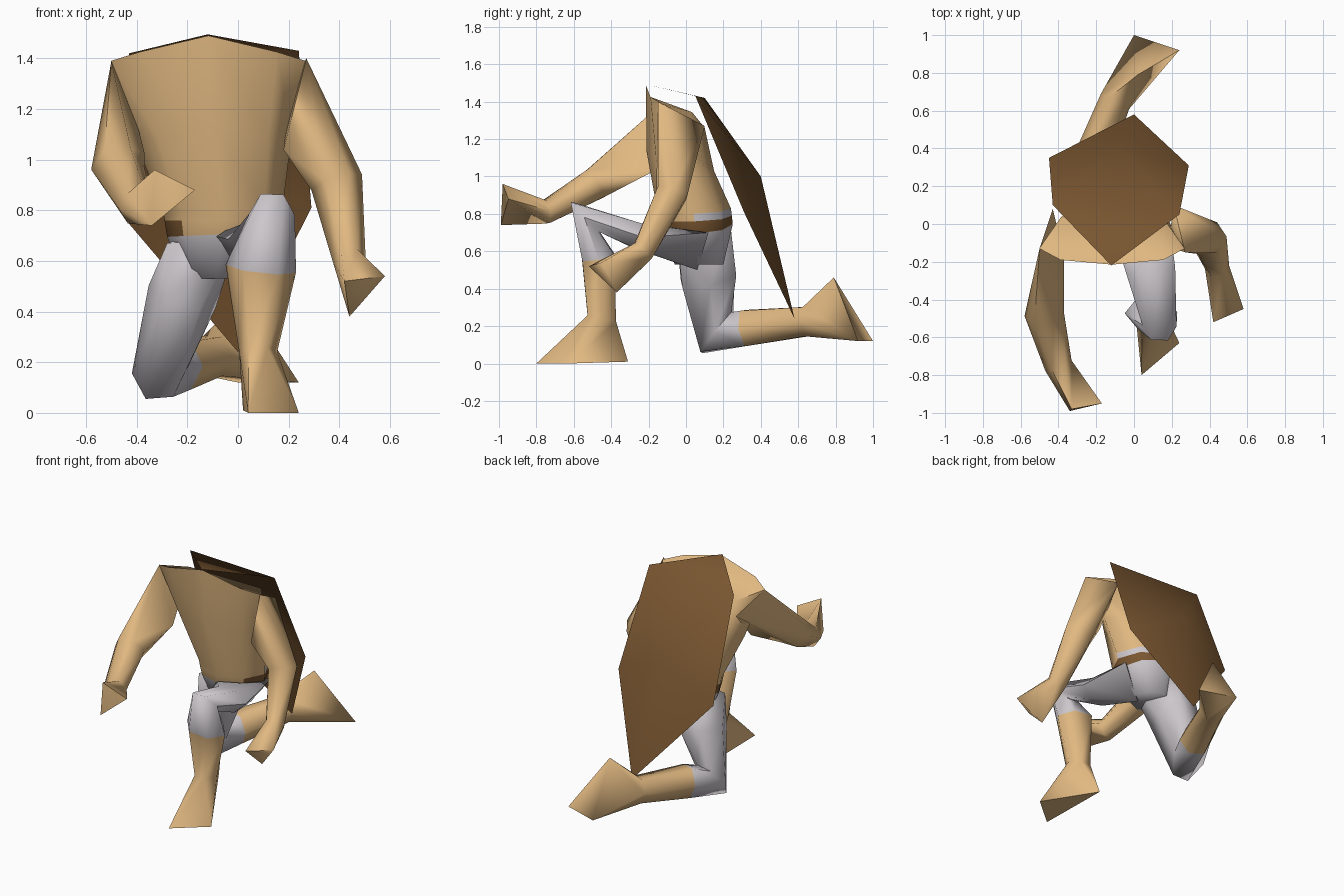
import bpy, bmesh, math
from mathutils import Vector

cube = bpy.data.objects.get("Cube")
if cube:
    bpy.data.objects.remove(cube, do_unlink=True)


def material(name, rgb):
    m = bpy.data.materials.new(name)
    m.use_nodes = True
    colour = (*rgb, 1)
    m.diffuse_color = colour
    m.node_tree.nodes["Principled BSDF"].inputs["Base Color"].default_value = colour
    return m


SKIN, CLOTH, BROWN = 0, 1, 2
PALETTE = [
    material("tan skin", (0.75, 0.48, 0.22)),
    material("pale grey cloth", (0.60, 0.57, 0.60)),
    material("dark brown shell", (0.19, 0.092, 0.03)),
]


def finish(name, bm, angle=75):
    bmesh.ops.remove_doubles(bm, verts=bm.verts, dist=0.0005)
    bmesh.ops.recalc_face_normals(bm, faces=bm.faces)
    mesh = bpy.data.meshes.new(name)
    bm.to_mesh(mesh)
    bm.free()
    obj = bpy.data.objects.new(name, mesh)
    bpy.context.collection.objects.link(obj)
    for m in PALETTE:
        mesh.materials.append(m)
    bpy.ops.object.select_all(action="DESELECT")
    obj.select_set(True)
    bpy.context.view_layer.objects.active = obj
    bpy.ops.object.shade_smooth_by_angle(angle=math.radians(angle))
    return obj


def loft(name, rings, colour_of):
    """Skin a stack of equal rings; colour_of(band, face centre) picks the colour."""
    bm = bmesh.new()
    loops = [[bm.verts.new(p) for p in ring] for ring in rings]
    n = len(rings[0])
    for band, (a, b) in enumerate(zip(loops, loops[1:])):
        for i in range(n):
            j = (i + 1) % n
            face = bm.faces.new((a[i], a[j], b[j], b[i]))
            face.material_index = colour_of(band, face.calc_center_median())
    for loop, band in ((loops[0], 0), (loops[-1], len(loops) - 2)):
        face = bm.faces.new(loop)
        face.material_index = colour_of(band, face.calc_center_median())
    return finish(name, bm)


def lined_up(corners, ring):
    """Repeat three corners so that they pair up best with a whole ring."""
    n = len(ring)
    doubled = [p for p in corners for _ in range(n // 3)]
    options = [order[s:] + order[:s] for order in (doubled, doubled[::-1])
               for s in range(n)]
    return min(options, key=lambda o: sum((p - q).length_squared
                                          for p, q in zip(o, ring)))


def limb(name, root, joints, tip, colours, sides=6):
    """Tube from a three-cornered root through (x, y, z, width, depth) to a tip."""
    root, tip = ([Vector(p) for p in end] for end in (root, tip))
    middle = [Vector(j[:3]) for j in joints]
    centres = [sum(root, Vector()) / 3, *middle, sum(tip, Vector()) / 3]
    rings = []
    for k, (*_, w, d) in enumerate(joints, 1):
        ahead = (centres[k + 1] - centres[k]).normalized()
        behind = (centres[k] - centres[k - 1]).normalized()
        t = (ahead + behind).normalized()
        across = Vector((1, 0, 0))
        across = (across - t * across.dot(t)).normalized()
        other = t.cross(across)
        turns = [math.tau * i / sides for i in range(sides)]
        rings.append([centres[k] + across * w * math.cos(a) + other * d * math.sin(a)
                      for a in turns])
    rings = [lined_up(root, rings[0]), *rings, lined_up(tip, rings[-1])]
    return loft(name, rings, lambda band, c: colours[band])


def slab_ring(x, y, z, rx, front, back, lift_front, lift_back, sides=8):
    """Level ring whose front and back have their own reach and lift."""
    ring = []
    for i in range(sides):
        a = math.tau * i / sides
        s = math.sin(a)
        reach, lift = (back, lift_back) if s > 0 else (front, lift_front)
        ring.append((x + rx * math.cos(a), y + reach * s, z + lift * abs(s) ** 3))
    return ring


# Torso, with a belt on its sides and back, a hem showing above it on the left
def torso_colour(band, c):
    if band < 2:
        return SKIN
    if band == 2:
        return CLOTH if c.x > 0 and c.y > 0.02 else SKIN
    if band == 3:
        return BROWN if c.y > -0.05 else SKIN
    return CLOTH


loft("torso", [
    slab_ring(-0.117, -0.13, 1.39, 0.385, 0.085, 0.23, 0.1, -0.13),
    slab_ring(-0.1, -0.04, 1.08, 0.31, 0.17, 0.19, 0.05, -0.05),
    slab_ring(-0.06, 0.04, 0.8, 0.235, 0.19, 0.2, 0, 0.03),
    slab_ring(-0.06, 0.045, 0.76, 0.23, 0.19, 0.2, 0, 0.03),
    slab_ring(-0.06, 0.05, 0.695, 0.22, 0.18, 0.2, 0.01, 0.05),
    slab_ring(-0.08, 0.07, 0.53, 0.13, 0.13, 0.13, 0, 0),
], torso_colour)

# Arms, widening into the shoulders
limb("left_arm",
     [(0.27, -0.15, 1.4), (0.21, 0.1, 1.27), (0.18, -0.12, 1.04)],
     [(0.39, -0.075, 0.91, 0.105, 0.095),
      (0.44, -0.23, 0.6, 0.065, 0.07)],
     [(0.58, -0.45, 0.54), (0.42, -0.52, 0.52), (0.44, -0.37, 0.38)], [SKIN] * 3)

limb("right_arm",
     [(-0.5, -0.13, 1.39), (-0.43, 0.08, 1.27), (-0.37, -0.17, 1.03)],
     [(-0.475, -0.48, 0.965, 0.105, 0.1),
      (-0.4, -0.75, 0.81, 0.075, 0.07)],
     [(-0.34, -0.99, 0.74), (-0.17, -0.95, 0.88), (-0.33, -0.98, 0.96)], [SKIN] * 3)

# Left leg, knee raised with the foot planted
limb("left_leg",
     [(0.17, 0.12, 0.7), (-0.1, -0.07, 0.7), (0.02, 0.06, 0.5)],
     [(0.09, -0.25, 0.68, 0.13, 0.08),
      (0.135, -0.54, 0.785, 0.09, 0.125),
      (0.09, -0.47, 0.57, 0.14, 0.1),
      (0.08, -0.45, 0.24, 0.075, 0.09)],
     [(0.04, -0.8, 0), (0.24, -0.63, 0), (0.02, -0.31, 0.01)],
     [CLOTH, CLOTH, CLOTH, SKIN, SKIN])

# Right leg, kneeling with the shin trailing behind
limb("right_leg",
     [(-0.28, -0.02, 0.67), (0.0, -0.05, 0.69), (-0.12, 0.24, 0.72)],
     [(-0.22, 0.12, 0.46, 0.14, 0.17),
      (-0.31, 0.165, 0.165, 0.11, 0.155),
      (-0.23, 0.32, 0.19, 0.1, 0.11),
      (-0.1, 0.65, 0.225, 0.085, 0.09)],
     [(0, 1, 0.12), (0.24, 0.92, 0.12), (0.02, 0.79, 0.46)],
     [CLOTH, CLOTH, CLOTH, SKIN, SKIN])

# Back shell: a shallow fan of plates with a flap reaching over the neck
bm = bmesh.new()
rim = [bm.verts.new(p) for p in (
    (0.24, 0.05, 1.43), (0.29, 0.31, 0.81), (0, 0.58, 0.24),
    (-0.45, 0.35, 0.77), (-0.43, 0.1, 1.42))]
hub = bm.verts.new((-0.08, 0.4, 1.0))
peak = bm.verts.new((-0.12, -0.22, 1.495))
for a, b in zip(rim, rim[1:] + rim[:1]):
    bm.faces.new((a, b, hub))
bm.faces.new((rim[0], rim[-1], peak))
for face in bm.faces:
    face.material_index = BROWN
finish("back_shell", bm)
